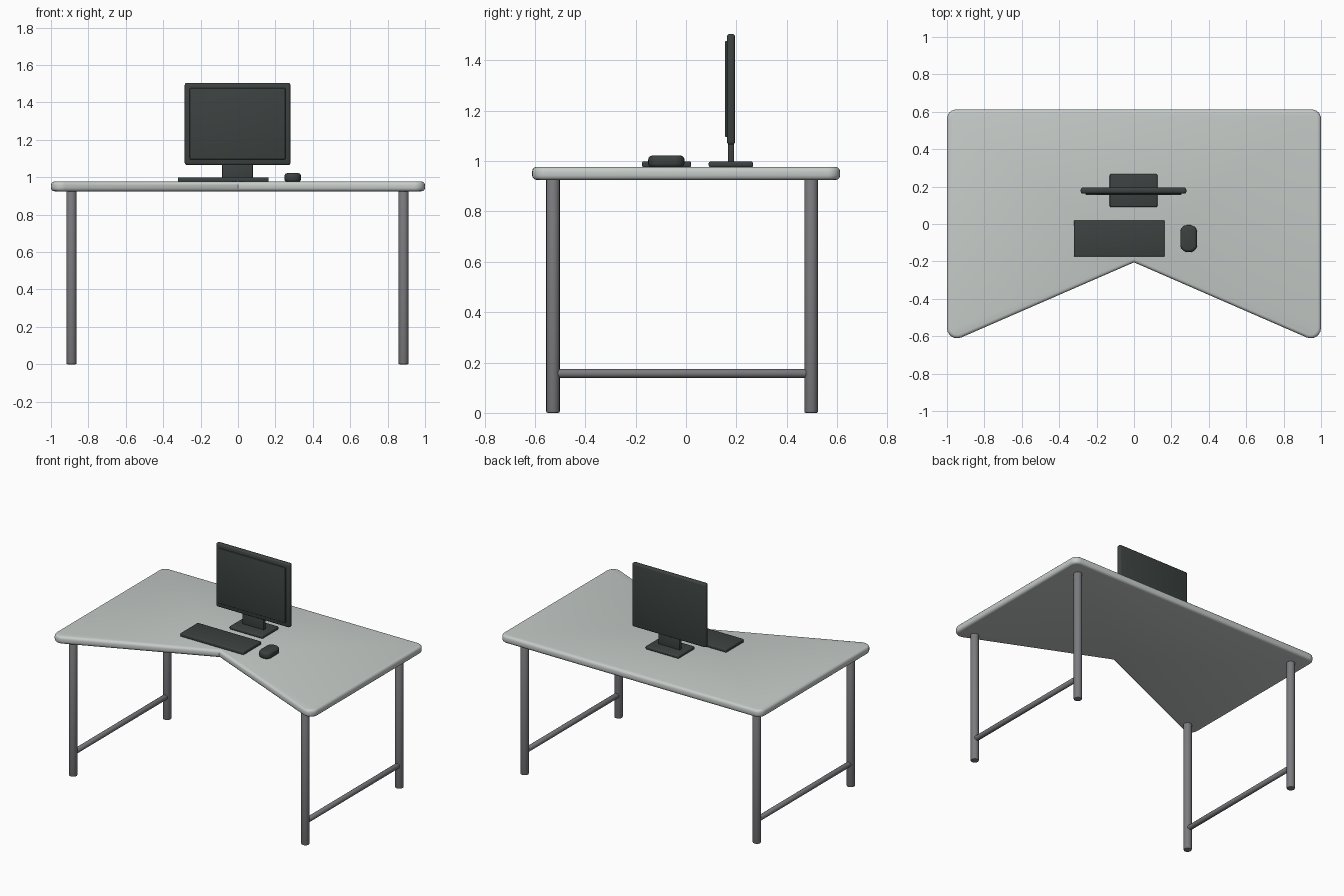
import bpy, bmesh, math
from mathutils import Vector

if "Cube" in bpy.data.objects:
    bpy.data.objects.remove(bpy.data.objects["Cube"])


def material(name, rgb):
    m = bpy.data.materials.new(name)
    m.diffuse_color = (*rgb, 1)
    m.use_nodes = True
    m.node_tree.nodes["Principled BSDF"].inputs["Base Color"].default_value = m.diffuse_color
    return m


PALE = material("pale grey laminate", (0.56, 0.60, 0.58))
METAL = material("grey metal", (0.20, 0.20, 0.215))
DARK = material("charcoal plastic", (0.045, 0.055, 0.053))


def finish(ob, name, mat, bevel, segments=3, limit=60):
    ob.name = name
    ob.data.materials.append(mat)
    mod = ob.modifiers.new("rounded edges", "BEVEL")
    mod.width, mod.segments = bevel, segments
    mod.limit_method, mod.angle_limit = "ANGLE", math.radians(limit)
    bpy.ops.object.select_all(action="DESELECT")
    ob.select_set(True)
    bpy.context.view_layer.objects.active = ob
    bpy.ops.object.modifier_apply(modifier=mod.name)
    bpy.ops.object.shade_smooth_by_angle(angle=math.radians(40))
    return ob


def box(name, lo, hi, mat, bevel, segments=3):
    lo, hi = Vector(lo), Vector(hi)
    bpy.ops.mesh.primitive_cube_add(size=1, location=(lo + hi) / 2)
    ob = bpy.context.object
    for v in ob.data.vertices:
        v.co = [a * b for a, b in zip(v.co, hi - lo)]
    return finish(ob, name, mat, bevel, segments)


def tube(name, radius, length, loc, mat, bevel, rot=(0, 0, 0)):
    bpy.ops.mesh.primitive_cylinder_add(vertices=16, radius=radius, depth=length,
                                        location=loc, rotation=rot)
    return finish(bpy.context.object, name, mat, bevel, 2)


def plate(name, corners, z0, z1, mat, bevel, steps=6):
    """Extruded outline; each corner is (x, y, fillet radius)."""
    pts, n = [], len(corners)
    for i, (x, y, r) in enumerate(corners):
        p = Vector((x, y))
        if r == 0:
            pts.append(p)
            continue
        a = (Vector(corners[i - 1][:2]) - p).normalized()
        b = (Vector(corners[(i + 1) % n][:2]) - p).normalized()
        half = a.angle(b) / 2
        c = p + (a + b).normalized() * r / math.sin(half)
        start = p + a * r / math.tan(half) - c
        end = p + b * r / math.tan(half) - c
        for k in range(steps + 1):
            t = k / steps
            w = math.pi - 2 * half
            pts.append(c + (start * math.sin((1 - t) * w) + end * math.sin(t * w)) / math.sin(w))
    bm = bmesh.new()
    face = bm.faces.new([bm.verts.new((p.x, p.y, z0)) for p in pts])
    ext = bmesh.ops.extrude_face_region(bm, geom=[face])
    top = [g for g in ext["geom"] if isinstance(g, bmesh.types.BMVert)]
    bmesh.ops.translate(bm, vec=(0, 0, z1 - z0), verts=top)
    bmesh.ops.recalc_face_normals(bm, faces=bm.faces)
    me = bpy.data.meshes.new(name)
    bm.to_mesh(me)
    bm.free()
    ob = bpy.data.objects.new(name, me)
    bpy.context.collection.objects.link(ob)
    return finish(ob, name, mat, bevel)


# Tabletop with a V-shaped front cut-out
plate("tabletop", [(-1, -0.64, 0.055), (0, -0.205, 0), (1, -0.64, 0.055),
                   (1, 0.612, 0.05), (-1, 0.612, 0.05)], 0.925, 0.977, PALE, 0.018)

# Legs and side rails
for side, x in (("left", -0.89), ("right", 0.885)):
    for end, y in (("front", -0.528), ("back", 0.497)):
        tube(f"{side}_{end}_leg", 0.027, 0.935, (x, y, 0.4675), METAL, 0.006)
    tube(f"{side}_rail", 0.018, 1.0, (x, -0.015, 0.157), METAL, 0.002, (math.pi / 2, 0, 0))

# Monitor
box("monitor_base", (-0.13, 0.09, 0.975), (0.125, 0.267, 0.998), DARK, 0.008)
box("monitor_neck", (-0.085, 0.167, 0.99), (0.08, 0.191, 1.08), DARK, 0.004)
box("monitor_case", (-0.285, 0.162, 1.065), (0.28, 0.195, 1.505), DARK, 0.012)
box("monitor_screen", (-0.258, 0.155, 1.095), (0.253, 0.17, 1.477), DARK, 0.004)

# Keyboard and mouse
box("keyboard", (-0.322, -0.174, 0.975), (0.164, 0.02, 0.999), DARK, 0.006)
plate("mouse", [(0.248, -0.15, 0.038), (0.337, -0.15, 0.038),
                (0.337, -0.006, 0.038), (0.248, -0.006, 0.038)], 0.975, 1.022, DARK, 0.016)
